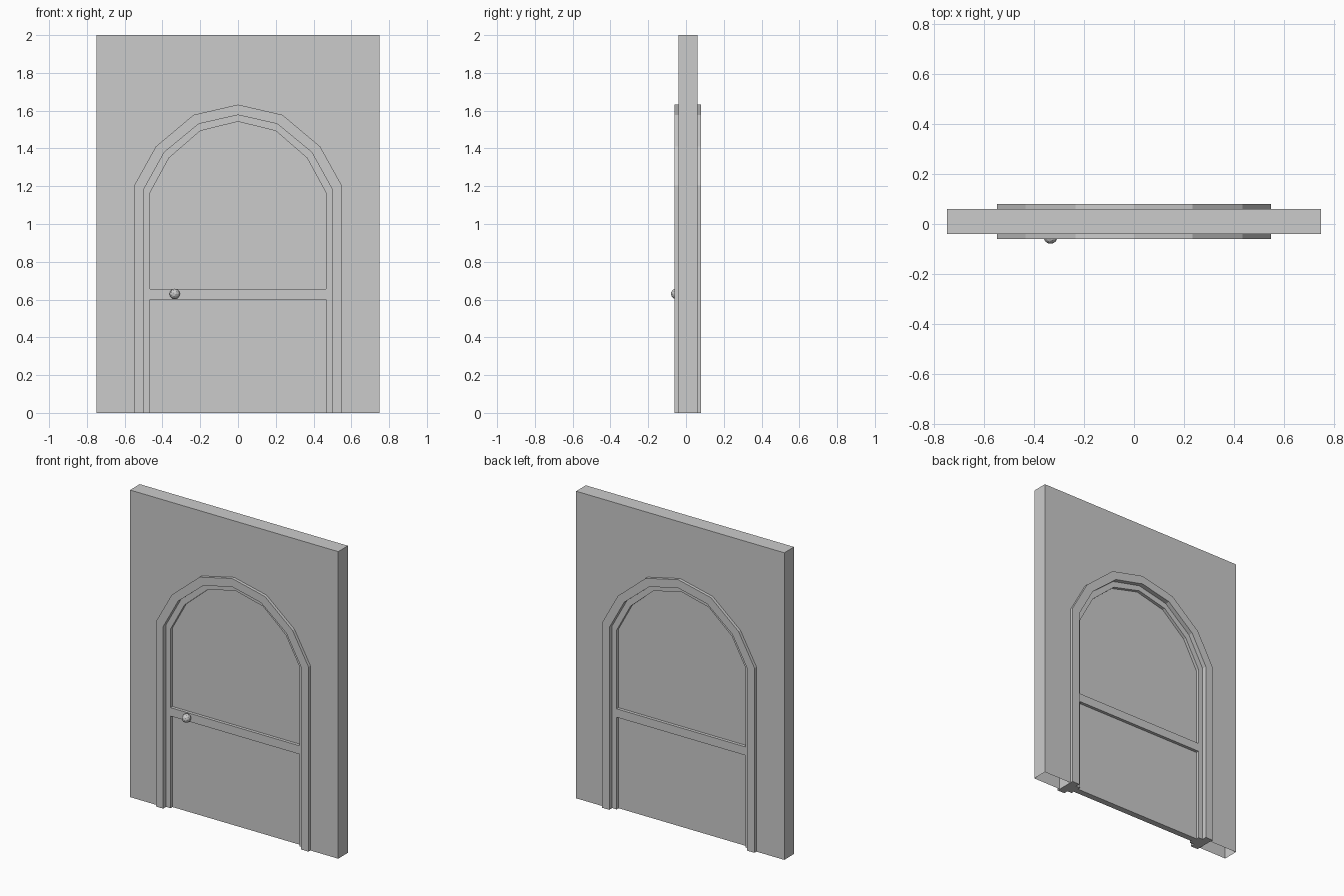
import bpy, bmesh
from mathutils import Euler

if "Cube" in bpy.data.objects:
    bpy.data.objects.remove(bpy.data.objects["Cube"])


def mirrored(half):
    """Left half of an arch, foot to apex -> full outline, left foot to right foot."""
    return half + [(-x, z) for x, z in reversed(half[:-1])]


def slab(name, outline, y0, y1, skip_floor=False):
    """Extrude an x-z outline from y0 to y1."""
    bm = bmesh.new()
    front = [bm.verts.new((x, y0, z)) for x, z in outline]
    back = [bm.verts.new((x, y1, z)) for x, z in outline]
    bm.faces.new(front)
    bm.faces.new(back[::-1])
    n = len(outline)
    for i in range(n):
        j = (i + 1) % n
        if skip_floor and outline[i][1] == 0 and outline[j][1] == 0:
            continue
        bm.faces.new((front[i], back[i], back[j], front[j]))
    bmesh.ops.recalc_face_normals(bm, faces=bm.faces)
    me = bpy.data.meshes.new(name)
    bm.to_mesh(me)
    bm.free()
    ob = bpy.data.objects.new(name, me)
    bpy.context.collection.objects.link(ob)
    return ob


# Nested arch outlines, from the trim's outer edge to the door panel
outer = mirrored([(-.55, 0), (-.55, 1.203), (-.435, 1.41), (-.235, 1.578), (0, 1.632)])
inner = mirrored([(-.497, 0), (-.497, 1.187), (-.39, 1.38), (-.208, 1.53), (0, 1.577)])
panel = mirrored([(-.465, 0), (-.465, 1.167), (-.365, 1.35), (-.2, 1.493), (0, 1.542)])

# Wall with arched opening, open underneath
slab("wall", [(-.75, 0), (-.75, 2), (.75, 2), (.75, 0)] + outer[::-1],
     -.04, .06, skip_floor=True)

# Arched trim standing proud of the wall on both sides
slab("arch_trim", outer + inner[::-1], -.06, .08)

# Door: border, recessed panel and middle rail
slab("door_border", inner + panel[::-1], -.03, .05)
slab("door_panel", panel, -.01, .03)
slab("door_rail", [(-.465, .6), (-.465, .655), (.465, .655), (.465, .6)], -.03, .05)

# Faceted knob on the front
bpy.ops.mesh.primitive_ico_sphere_add(subdivisions=2, radius=.028,
                                      location=(-.335, -.052, .63),
                                      rotation=Euler((.5, .3, 0)))
bpy.context.object.name = "door_knob"
